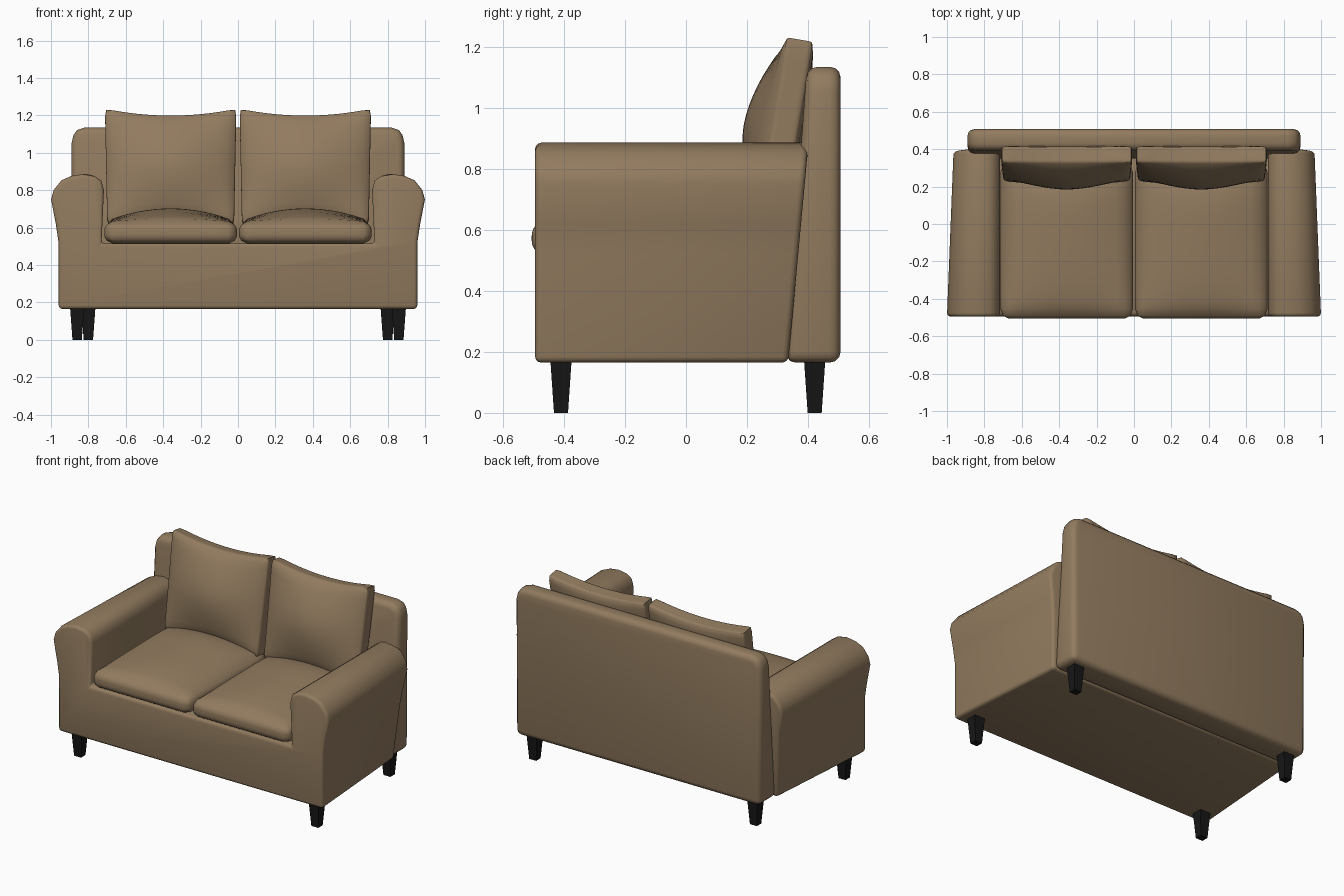
import bpy, bmesh, math
from mathutils import Vector

if "Cube" in bpy.data.objects:
    bpy.data.objects.remove(bpy.data.objects["Cube"])


def material(name, rgb):
    m = bpy.data.materials.new(name)
    m.diffuse_color = (*rgb, 1)
    m.use_nodes = True
    m.node_tree.nodes["Principled BSDF"].inputs["Base Color"].default_value = m.diffuse_color
    return m


TAN = material("tan_upholstery", (0.29, 0.2, 0.115))
BLACK = material("black_wood", (0.008, 0.008, 0.008))


def finish(name, bm, mat, angle=40):
    bmesh.ops.recalc_face_normals(bm, faces=bm.faces[:])
    me = bpy.data.meshes.new(name)
    bm.to_mesh(me)
    bm.free()
    ob = bpy.data.objects.new(name, me)
    bpy.context.collection.objects.link(ob)
    me.materials.append(mat)
    bpy.ops.object.select_all(action='DESELECT')
    ob.select_set(True)
    bpy.context.view_layer.objects.active = ob
    bpy.ops.object.shade_smooth_by_angle(angle=math.radians(angle))
    return ob


def extrude_profile(name, half, front, back, bevel):
    """Mirror a right-half x/z outline, extrude it along y, round the sharp edges."""
    pts = half + [(-x, z) for x, z in reversed(half)]
    bm = bmesh.new()
    rings = [[bm.verts.new(f(x, z)) for x, z in pts] for f in (front, back)]
    n = len(pts)
    for i in range(n):
        j = (i + 1) % n
        bm.faces.new((rings[0][i], rings[0][j], rings[1][j], rings[1][i]))
    for r in rings:
        bm.faces.new(r)
    bmesh.ops.recalc_face_normals(bm, faces=bm.faces[:])
    sharp = [e for e in bm.edges if e.calc_face_angle(0) > math.radians(55)]
    bmesh.ops.bevel(bm, geom=sharp, offset=bevel, segments=3, profile=0.5,
                    affect='EDGES', clamp_overlap=True)
    return finish(name, bm, TAN)


def soft_box(name, half, radius, shape):
    """Finely divided box with rounded edges; shape(p, u, v, w) places each vertex."""
    bm = bmesh.new()
    bmesh.ops.create_cube(bm, size=2)
    bmesh.ops.subdivide_edges(bm, edges=bm.edges[:], cuts=15, use_grid_fill=True)
    for vert in bm.verts:
        u = vert.co.copy()
        p = Vector([u[i] * half[i] for i in range(3)])
        core = Vector([max(-half[i] + radius, min(half[i] - radius, p[i])) for i in range(3)])
        d = p - core
        if d.length > 1e-6:
            p = core + d.normalized() * radius
        vert.co = shape(p, *u)
    return finish(name, bm, TAN, 60)


# Base and both arms as one U-shaped front outline, tapering to the back
def body_back(x, z):
    k = min(1, max(0, (z - 0.165) / 0.355))
    s = 0.935 + 0.03 * k if abs(x) > 0.8 else 1
    return (x * s, 0.335 + 0.065 * (z - 0.165) / 0.7, z)


body = [(0.96, 0.165), (0.96, 0.52), (0.975, 0.62), (1.0, 0.75), (0.987, 0.80), (0.945, 0.853),
        (0.89, 0.877), (0.83, 0.886), (0.765, 0.875), (0.73, 0.85), (0.717, 0.80), (0.73, 0.515)]
extrude_profile("base_and_arms", body, lambda x, z: (x, -0.495, z), body_back, 0.02)

# Back panel, thicker at the bottom
panel = [(0.885, 0.165), (0.89, 1.05), (0.88, 1.095), (0.86, 1.122), (0.82, 1.135)]
extrude_profile("backrest", panel,
                lambda x, z: (x, 0.325 + 0.066 * (z - 0.165) / 0.9, z),
                lambda x, z: (x, 0.507, z), 0.035)

for side, sx in (("left", -1), ("right", 1)):
    # Seat cushion with a crown rising toward the rear
    def seat(p, u, v, w):
        crown = 0.09 * (1 - u * u) * (1 - v ** 4) * (0.7 + 0.3 * v)
        return (sx * 0.36 + p.x, -0.09 + p.y, 0.573 + p.z + (crown if w > 0 else 0) * max(0, w))
    soft_box(side + "_seat_cushion", (0.355, 0.416, 0.058), 0.05, seat)

    # Leaning back pillow: puffed front, corners pulled out
    def pillow(p, u, v, w):
        puff = (1 - u * u) * (1 - v * v)
        x = p.x * (1 + 0.02 * v)
        up = p.z + 0.037 * u * u * w
        puff = (1 - abs(u) ** 1.8) * (1 - abs(w) ** 1.8)
        out = p.y + (-0.085 if v < 0 else 0.02) * abs(v) * puff
        x = p.x * (1 + 0.018 * w)
        a = math.radians(9.5)
        return (sx * 0.36 + x, 0.322 + out * math.cos(a) + up * math.sin(a),
                0.92 - out * math.sin(a) + up * math.cos(a))
    soft_box(side + "_back_pillow", (0.345, 0.05, 0.278), 0.022, pillow)

    # Tapered legs
    for end, x, y in (("front", 0.86, -0.41), ("back", 0.80, 0.422)):
        bm = bmesh.new()
        bmesh.ops.create_cube(bm, size=1)
        for vert in bm.verts:
            top = vert.co.z > 0
            k = 0.076 if top else 0.05
            vert.co = (sx * x + vert.co.x * k, y + vert.co.y * k * 0.92, 0.175 if top else 0)
        finish(f"{side}_{end}_leg", bm, BLACK, 30)
